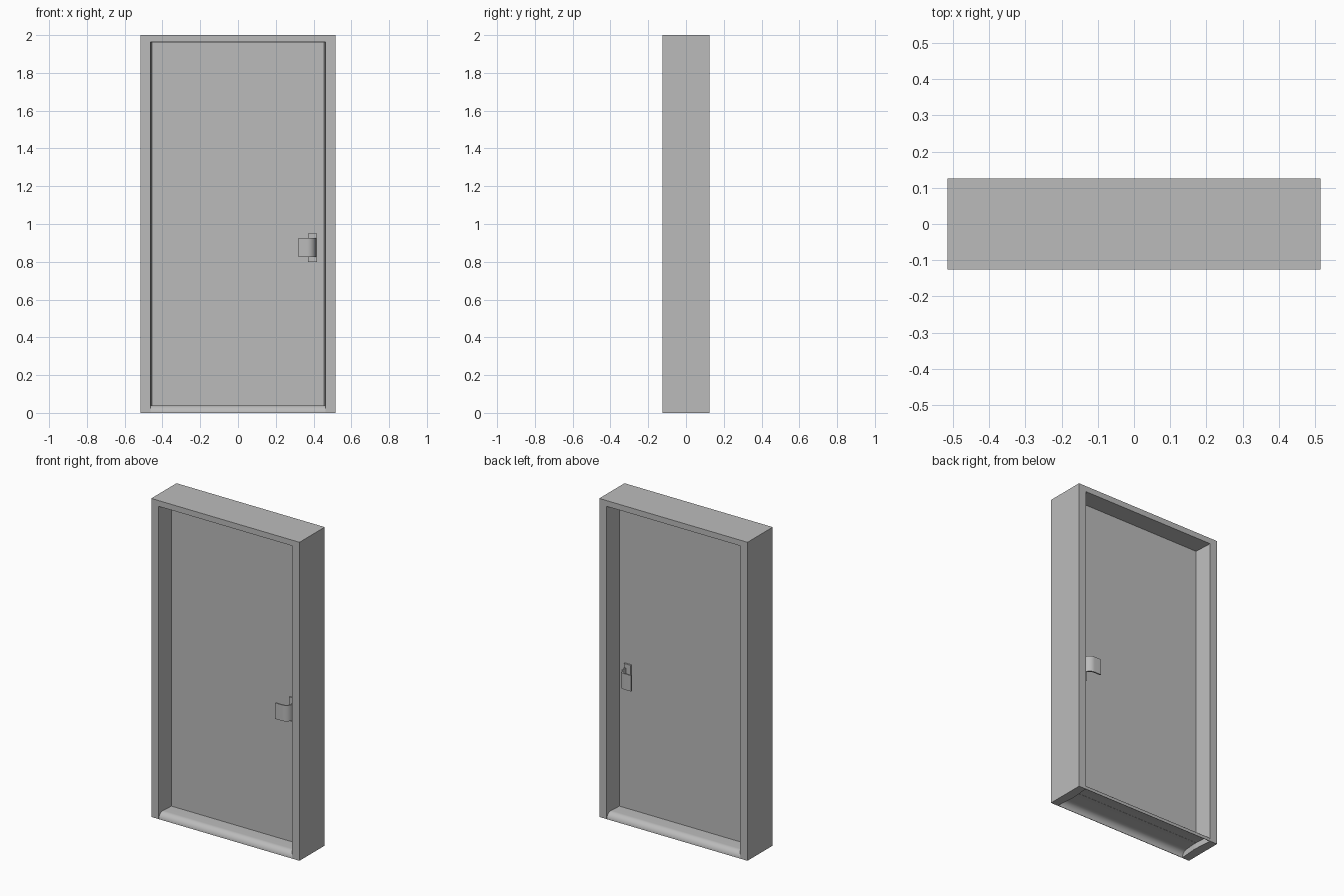
import bpy, bmesh, math

if "Cube" in bpy.data.objects:
    bpy.data.objects.remove(bpy.data.objects["Cube"], do_unlink=True)

grey = bpy.data.materials.new("plain_grey")
colour = (0.5, 0.5, 0.5, 1)
grey.diffuse_color = colour
grey.use_nodes = True
grey.node_tree.nodes["Principled BSDF"].inputs["Base Color"].default_value = colour

W, D, H = 0.515, 0.125, 2.0      # half width, half depth, height
SILL = 0.04                      # sill height
DOOR = 0.01                      # half thickness of the door


def finish(name, bm, smooth=False):
    bmesh.ops.recalc_face_normals(bm, faces=bm.faces)
    mesh = bpy.data.meshes.new(name)
    bm.to_mesh(mesh)
    bm.free()
    obj = bpy.data.objects.new(name, mesh)
    bpy.context.collection.objects.link(obj)
    mesh.materials.append(grey)
    if smooth:
        bpy.ops.object.select_all(action='DESELECT')
        obj.select_set(True)
        bpy.context.view_layer.objects.active = obj
        bpy.ops.object.shade_smooth_by_angle(angle=math.radians(35))
    return obj


def box(name, lo, hi):
    bm = bmesh.new()
    bmesh.ops.create_cube(bm, size=1)
    for v in bm.verts:
        v.co = [a + (b - a) * (c + 0.5) for a, b, c in zip(lo, hi, v.co)]
    return finish(name, bm)


def prism(name, outline, extrude):
    """Close an outline of 3D points and extrude it."""
    bm = bmesh.new()
    face = bm.faces.new([bm.verts.new(p) for p in outline])
    new = bmesh.ops.extrude_face_region(bm, geom=[face])["geom"]
    moved = [v for v in new if isinstance(v, bmesh.types.BMVert)]
    bmesh.ops.translate(bm, vec=extrude, verts=moved)
    return finish(name, bm, smooth=True)


def arc(cx, cy, r, start, end, steps=10):
    angles = [math.radians(start + (end - start) * i / steps) for i in range(steps + 1)]
    return [(cx + r * math.cos(a), cy + r * math.sin(a)) for a in angles]


def mirror_y(obj):
    mod = obj.modifiers.new("both_sides", 'MIRROR')
    mod.use_axis = (False, True, False)


# Frame: a U of two jambs and a head, the opening narrowing slightly to the door
stations = [(-D, 0.464, 1.964), (-DOOR, 0.455, 1.961),
            (DOOR, 0.455, 1.961), (D, 0.464, 1.964)]
bm = bmesh.new()


def u_shape(y, x, z):
    return [bm.verts.new(p) for p in ((-x, y, 0), (-x, y, z), (x, y, z), (x, y, 0))]


inner = [u_shape(*s) for s in stations]
outer = [u_shape(y, W, H) for y in (-D, D)]
ring = [outer[0]] + inner + [outer[1]]
for i in range(3):
    for a, b in zip(ring, ring[1:] + ring[:1]):
        bm.faces.new((a[i], a[i + 1], b[i + 1], b[i]))
for end in (0, 3):
    bm.faces.new([loop[end] for loop in ring])
finish("door_frame", bm)

# Door leaf
box("door_panel", (-0.456, -DOOR, SILL - 0.004), (0.456, DOOR, 1.962))

# Sill: a hollow strip with rounded front and back edges
R = SILL
T = 0.003
top = arc(-D + R, 0, R, 180, 90) + arc(D - R, 0, R, 90, 0)
under = arc(D - R, 0, R - T, 0, 90) + arc(-D + R, 0, R - T, 90, 180)
prism("sill", [(-0.463, y, z) for y, z in top + under], (0.926, 0, 0))

# Handle plates on both faces of the door
mirror_y(box("handle_plate", (0.37, -0.02, 0.8), (0.418, -DOOR, 0.95)))

# Bent paddle handles, reaching out from the plates and turning inward
C, B = 0.045, 0.009
bend = (0.412 - C, -0.088 + C)
outside = [(0.412, -0.018)] + arc(*bend, C, 0, -90) + [(0.32, -0.088)]
inside = [(0.32, -0.088 + B)] + arc(*bend, C - B, -90, 0) + [(0.412 - B, -0.018)]
mirror_y(prism("paddle_handle", [(x, y, 0.825) for x, y in outside + inside], (0, 0, 0.1)))
